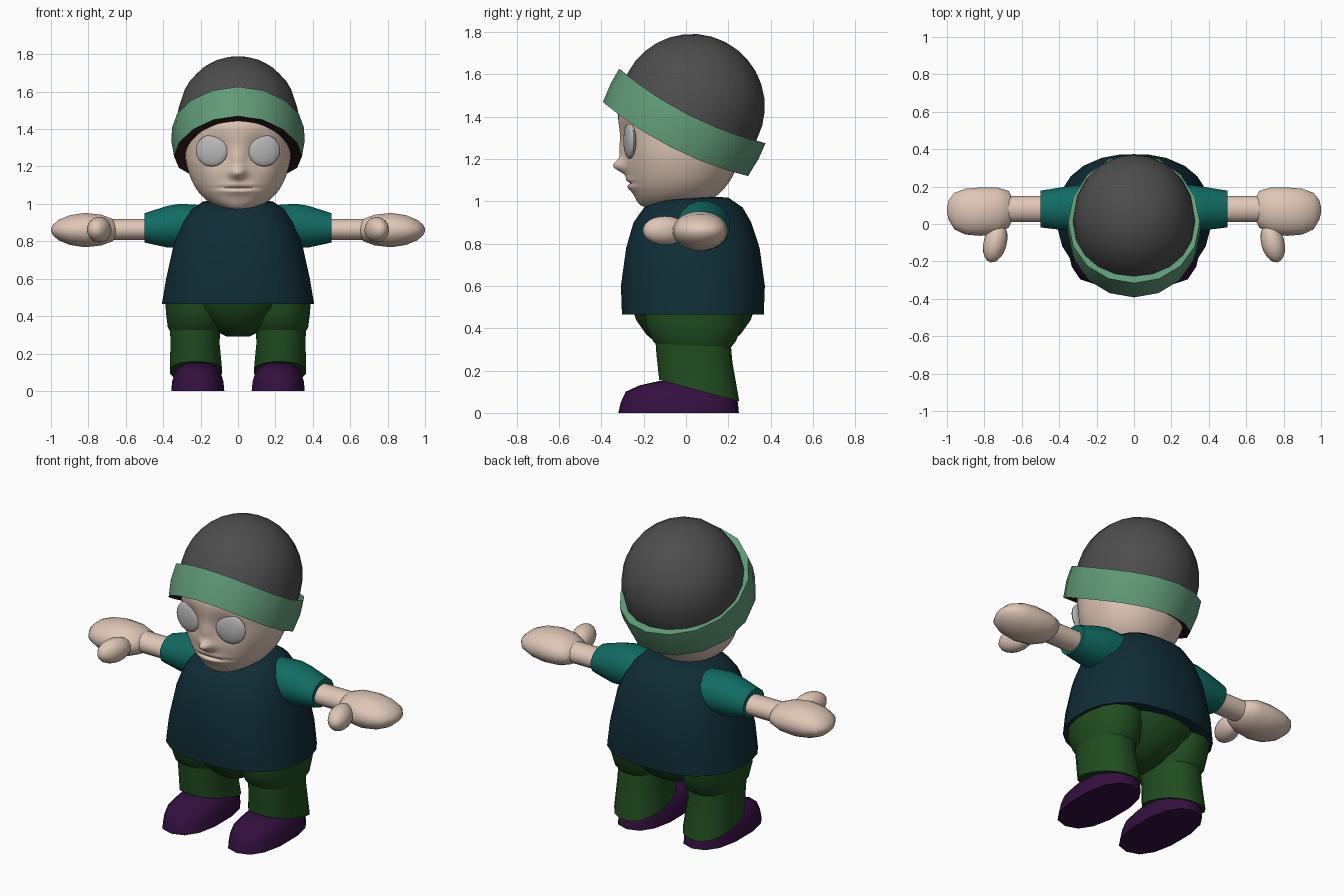
import bpy, bmesh, math
from mathutils import Matrix, Vector

if "Cube" in bpy.data.objects:
    bpy.data.objects.remove(bpy.data.objects["Cube"])


def material(name, rgb):
    m = bpy.data.materials.new(name)
    m.diffuse_color = (*rgb, 1)
    m.use_nodes = True
    m.node_tree.nodes["Principled BSDF"].inputs["Base Color"].default_value = m.diffuse_color
    return m


SKIN = material("skin", (0.74, 0.57, 0.47))
GRAY = material("hat gray", (0.075, 0.075, 0.075))
BAND = material("band green", (0.12, 0.33, 0.19))
BROWN = material("hat lining brown", (0.035, 0.012, 0.011))
TEAL = material("sleeve teal", (0.005, 0.15, 0.125))
NAVY = material("shirt dark teal", (0.005, 0.026, 0.037))
GREEN = material("trouser green", (0.015, 0.075, 0.014))
PURPLE = material("shoe purple", (0.034, 0.005, 0.05))
EYE = material("eye gray", (0.48, 0.48, 0.48))


def finish(name, bm, mats, mirror=False, angle=40):
    bmesh.ops.recalc_face_normals(bm, faces=bm.faces[:])
    me = bpy.data.meshes.new(name)
    bm.to_mesh(me)
    bm.free()
    ob = bpy.data.objects.new(name, me)
    bpy.context.collection.objects.link(ob)
    for m in mats:
        me.materials.append(m)
    bpy.ops.object.select_all(action='DESELECT')
    ob.select_set(True)
    bpy.context.view_layer.objects.active = ob
    bpy.ops.object.shade_smooth_by_angle(angle=math.radians(angle))
    if mirror:
        ob.modifiers.new("mirror", 'MIRROR').use_mirror_merge = False
    return ob


def densify(rings, steps):
    """Catmull-Rom interpolation between rings."""
    out = []
    for i in range(len(rings) - 1):
        p = [rings[max(0, min(len(rings) - 1, i + k))] for k in (-1, 0, 1, 2)]
        for s in range(steps):
            t = s / steps
            out.append(tuple(0.5 * (2 * b + (c - a) * t + (2 * a - 5 * b + 4 * c - d) * t * t
                                    + (3 * b - a - 3 * c + d) * t ** 3) for a, b, c, d in zip(*p)))
    return out + [rings[-1]]


def loft(name, rings, mat, n=20, exp=2.0, cx=0, steps=1, point=None, **kw):
    """Rings are (height, half width, front y, back y[, centre, slope])."""
    bm = bmesh.new()
    loops = []
    for r in (densify(rings, steps) if steps > 1 else rings):
        z, rx, yf, yb = r[:4]
        c = r[4] if len(r) > 4 else cx
        slope = r[5] if len(r) > 5 else 0
        loop = []
        for k in range(n):
            a = 2 * math.pi * (k + 0.5) / n
            u = math.copysign(abs(math.cos(a)) ** (2 / exp), math.cos(a))
            v = math.copysign(abs(math.sin(a)) ** (2 / exp), math.sin(a))
            dy = v * (yb - yf) / 2
            p = (c + rx * u, (yf + yb) / 2 + dy, z + slope * dy)
            loop.append(bm.verts.new(point(*p) if point else p))
        loops.append(loop)
    for a, b in zip(loops, loops[1:]):
        for k in range(n):
            bm.faces.new((a[k], a[(k + 1) % n], b[(k + 1) % n], b[k]))
    bm.faces.new(loops[0])
    bm.faces.new(loops[-1])
    return finish(name, bm, [mat], **kw)


def ellipsoid(name, loc, size, yaw, mat):
    bm = bmesh.new()
    mx = Matrix.Translation(loc) @ Matrix.Rotation(yaw, 4, 'Z') @ Matrix.Diagonal((*size, 1))
    bmesh.ops.create_uvsphere(bm, u_segments=20, v_segments=12, radius=1, matrix=mx)
    return finish(name, bm, [mat], mirror=True)


def sideways(a, y, along):
    return along, y, a


# Head with eye sockets, nose and mouth pushed out of the loft
def bump(x, z, x0, z0, sx, sz):
    return math.exp(-((x - x0) / sx) ** 2 - ((z - z0) / sz) ** 2)


def face(x, y, z):
    if y < -0.08:
        ax = abs(x)
        y += 0.03 * bump(ax, z, 0.11, 1.28, 0.06, 0.08)
        y -= 0.06 * bump(ax, z, 0, 1.165, 0.035, 0.03) + 0.02 * bump(ax, z, 0, 1.23, 0.025, 0.06)
        y -= 0.02 * bump(ax, z, 0, 1.08, 0.1, 0.03)
        y += 0.025 * bump(ax, z, 0, 1.085, 0.09, 0.009)
    return x, y, z


loft("head", [(0.972, 0.05, -0.19, 0.02), (0.985, 0.11, -0.22, 0.08), (1.03, 0.18, -0.247, 0.15),
              (1.1, 0.235, -0.272, 0.21), (1.2, 0.273, -0.295, 0.255), (1.3, 0.284, -0.31, 0.28),
              (1.42, 0.28, -0.32, 0.29), (1.5, 0.26, -0.28, 0.28), (1.58, 0.2, -0.2, 0.2)],
     SKIN, n=80, exp=2.1, steps=10, point=face, angle=60)
ellipsoid("eyes", (0.14, -0.266, 1.285), (0.088, 0.024, 0.085), 0.22, EYE)

# Hat, turned about its tilted axis: crown, band and flat lining
TILT = Matrix.Translation((0, 0.03, 1.45)) @ Matrix.Rotation(math.radians(-27), 4, 'X')


def lathe(name, profile, mats, n, lining_from=None, angle=40):
    """Profile points are (x radius, y radius, height, droop at the sides)."""
    bm = bmesh.new()
    loops = []
    for rx, ry, h, droop in profile:
        loop = []
        for k in range(n):
            a = 2 * math.pi * k / n
            p = Vector((rx * math.cos(a), ry * math.sin(a), h - droop * math.cos(a) ** 2))
            loop.append(bm.verts.new(TILT @ p))
        loops.append(loop)
    for i, (a, b) in enumerate(zip(loops, loops[1:])):
        for k in range(n):
            f = bm.faces.new((a[k], a[(k + 1) % n], b[(k + 1) % n], b[k]))
            f.material_index = int(lining_from is not None and i >= lining_from)
    bmesh.ops.remove_doubles(bm, verts=bm.verts[:], dist=1e-5)
    return finish(name, bm, mats, angle=angle)


crown = [(0.325, 0.345, -0.1, 0)]
for i in range(9):
    t = math.pi / 2 * i / 8
    crown.append((0.325 * math.cos(t), 0.343 * math.cos(t), 0.34 * math.sin(t), 0))
lathe("hat_crown", crown, [GRAY], 20)
lathe("hat_band", [(0.315, 0.335, -0.01, 0.045), (0.352, 0.388, 0.0, 0.045), (0.357, 0.392, -0.08, 0.045),
                   (0.342, 0.385, -0.175, 0.045), (0.325, 0.365, -0.165, 0.045), (0.22, 0.24, -0.16, 0.02)],
      [BAND, BROWN], 16, lining_from=3)

# Shirt body
loft("shirt", [(0.47, 0.37, -0.27, 0.33), (0.465, 0.41, -0.305, 0.37), (0.6, 0.387, -0.31, 0.375),
               (0.78, 0.347, -0.285, 0.35), (0.9, 0.3, -0.25, 0.31), (0.97, 0.25, -0.2, 0.27),
               (1.01, 0.19, -0.14, 0.2, 0, 0.05), (1.02, 0.1, -0.08, 0.12)], NAVY, n=24, exp=2.4)

# Sleeves, arms and hands (one side, mirrored)
loft("sleeves", [(0.18, 0.11, -0.04, 0.21, 0.885), (0.31, 0.118, -0.045, 0.21, 0.885),
                 (0.38, 0.113, -0.035, 0.2, 0.878), (0.5, 0.08, -0.02, 0.18, 0.872),
                 (0.495, 0.06, 0.0, 0.16, 0.87)], TEAL, n=16, point=sideways, mirror=True)
loft("forearms", [(0.44, 0.058, 0.01, 0.15, 0.863), (0.72, 0.058, 0.01, 0.15, 0.863)],
     SKIN, n=16, point=sideways, mirror=True)
loft("hands", [(0.645, 0.03, 0.03, 0.13, 0.86), (0.67, 0.06, -0.02, 0.178, 0.86),
               (0.73, 0.083, -0.055, 0.197, 0.86), (0.82, 0.093, -0.065, 0.197, 0.86),
               (0.9, 0.08, -0.058, 0.19, 0.86), (0.96, 0.055, -0.03, 0.168, 0.86),
               (0.99, 0.028, 0.02, 0.13, 0.86), (1.0, 0.008, 0.06, 0.09, 0.86)],
     SKIN, n=20, point=sideways, mirror=True, angle=60)
ellipsoid("thumbs", (0.742, -0.1, 0.862), (0.062, 0.108, 0.068), 0.25, SKIN)

# Trousers: seat, thighs and slanted lower legs
loft("trouser_seat", [(0.5, 0.34, -0.26, 0.33), (0.44, 0.29, -0.24, 0.31), (0.37, 0.2, -0.19, 0.26),
                      (0.32, 0.12, -0.13, 0.18), (0.29, 0.06, -0.07, 0.11)], GREEN, n=20)
loft("thighs", [(0.5, 0.155, -0.2, 0.28, 0.237), (0.42, 0.158, -0.195, 0.27, 0.23),
                (0.34, 0.15, -0.16, 0.24, 0.228), (0.29, 0.12, -0.11, 0.2, 0.228)],
     GREEN, n=16, exp=2.3, mirror=True)
loft("lower_legs", [(0.38, 0.14, -0.15, 0.21, 0.228), (0.26, 0.133, -0.143, 0.222, 0.23, -0.1),
                    (0.105, 0.142, -0.13, 0.255, 0.225, -0.27)], GREEN, n=16, exp=2.3, mirror=True)

# Shoes
loft("shoes", [(0, 0.145, -0.32, 0.25), (0.05, 0.14, -0.308, 0.245), (0.1, 0.125, -0.285, 0.235),
               (0.13, 0.1, -0.22, 0.18), (0.15, 0.06, -0.13, 0.08)],
     PURPLE, n=14, exp=2.4, cx=0.215, mirror=True, angle=50)
